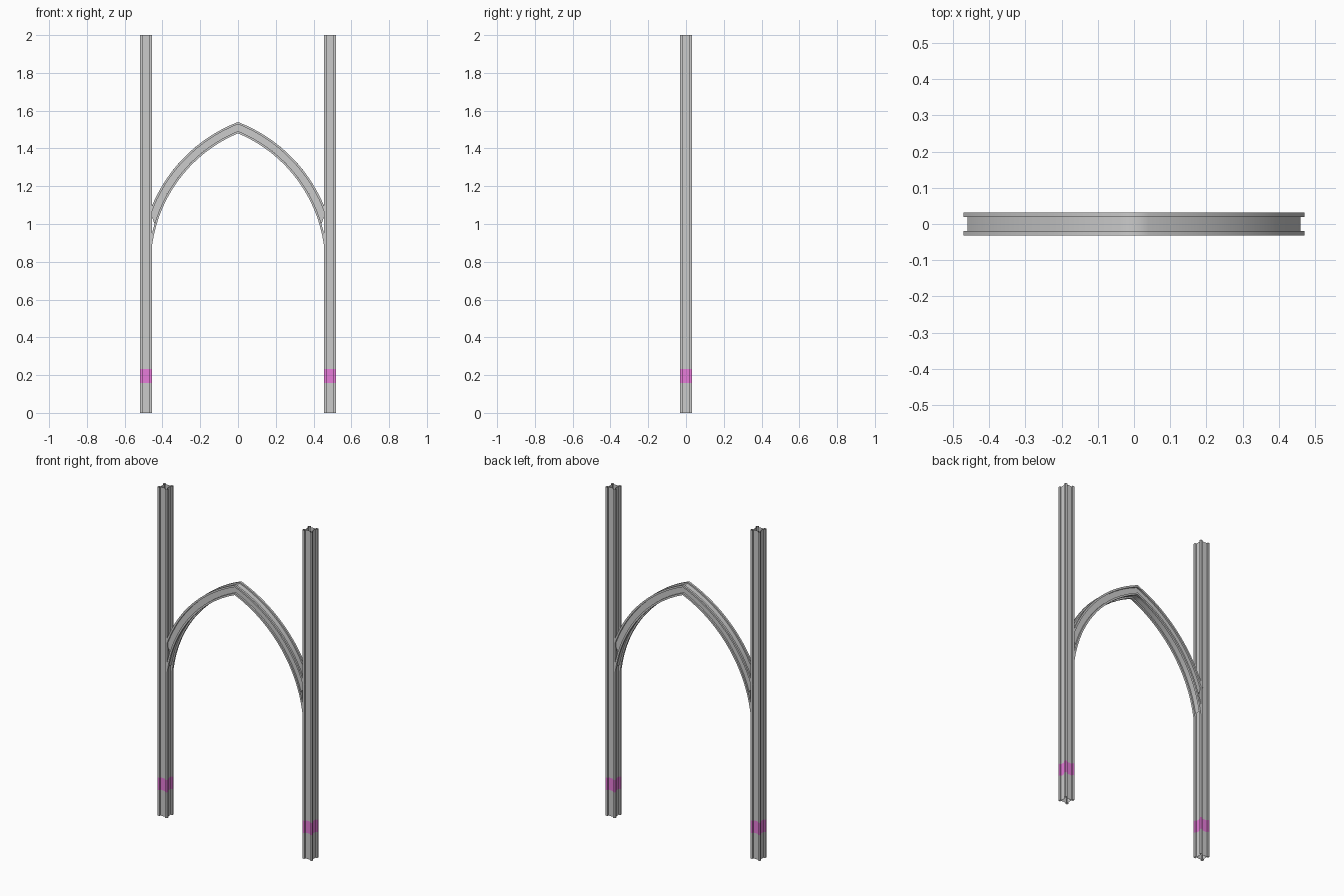
import bpy, math

if "Cube" in bpy.data.objects:
    bpy.data.objects.remove(bpy.data.objects["Cube"])

# Grooved square section: half size a, groove half width b, groove depth d
def section(a, b, d):
    pts = []
    for k in range(4):
        c, s = [(1, 0), (0, 1), (-1, 0), (0, -1)][k]
        for u, v in [(a, -a), (a, -b), (a - d, -b), (a - d, b), (a, b)]:
            pts.append((u * c - v * s, u * s + v * c))
    return pts

def make(name, verts, faces):
    me = bpy.data.meshes.new(name)
    me.from_pydata(verts, [], faces)
    ob = bpy.data.objects.new(name, me)
    bpy.context.collection.objects.link(ob)
    m = ob.modifiers.new("mirror", 'MIRROR')
    m.use_clip = True
    return ob

# Posts: open extrusions with a coloured band near the foot
PX = 0.4875
sec = section(0.0315, 0.019, 0.010)
n = len(sec)
levels = [0, 0.157, 0.232, 2.0]
verts = [(PX + u, v, z) for z in levels for u, v in sec]
faces = [(l * n + i, l * n + (i + 1) % n, (l + 1) * n + (i + 1) % n, (l + 1) * n + i)
         for l in range(3) for i in range(n)]
posts = make("posts", verts, faces)
grey = bpy.data.materials.new("post_grey")
band = bpy.data.materials.new("band_purple")
band.diffuse_color = (0.8, 0.2, 0.7, 1)
band.use_nodes = True
band.node_tree.nodes["Principled BSDF"].inputs["Base Color"].default_value = band.diffuse_color
posts.data.materials.append(grey)
posts.data.materials.append(band)
for p in posts.data.polygons:
    p.material_index = 1 if n <= p.index < 2 * n else 0

# Pointed arch: each profile point follows its own arc from apex to post
CX, CZ, RIN, ROUT = -0.292, 0.785, 0.754, 0.8095
SEG = 16
rm, k = (RIN + ROUT) / 2, (ROUT - RIN) / 0.063

def arc(r, y, end_x, min_z):
    t0 = math.acos(-CX / r)
    t1 = math.acos(min(1.0, (end_x - CX) / r))
    t1 = max(t1, math.asin((min_z - CZ) / r))
    return [(CX + r * math.cos(t0 + (t1 - t0) * i / SEG), y,
             CZ + r * math.sin(t0 + (t1 - t0) * i / SEG)) for i in range(SEG + 1)]

verts, faces = [], []

def strip(p, q, end_x=0.46, min_z=0.785):
    base = len(verts)
    verts.extend(arc(rm + p[0] * k, p[1], end_x, min_z))
    verts.extend(arc(rm + q[0] * k, q[1], end_x, min_z))
    for i in range(SEG):
        a, b = base + i, base + SEG + 1 + i
        faces.append((a, b, b + 1, a + 1))

for i in range(n):
    # Side groove floors stop above the springing, leaving a small opening
    side_floor = i in (7, 17)
    strip(sec[i], sec[(i + 1) % n],
          0.47 if i in (0, 1, 3, 4) else 0.46, 1.0 if side_floor else 0.785)
# Back of the inner rib, seen through the opening
strip((-0.019, -0.0215), (-0.019, 0.0215))
arch = make("pointed_arch", verts, faces)

for ob in (posts, arch):
    bpy.ops.object.select_all(action='DESELECT')
    ob.select_set(True)
    bpy.context.view_layer.objects.active = ob
    bpy.ops.object.shade_smooth_by_angle(angle=math.radians(30))
